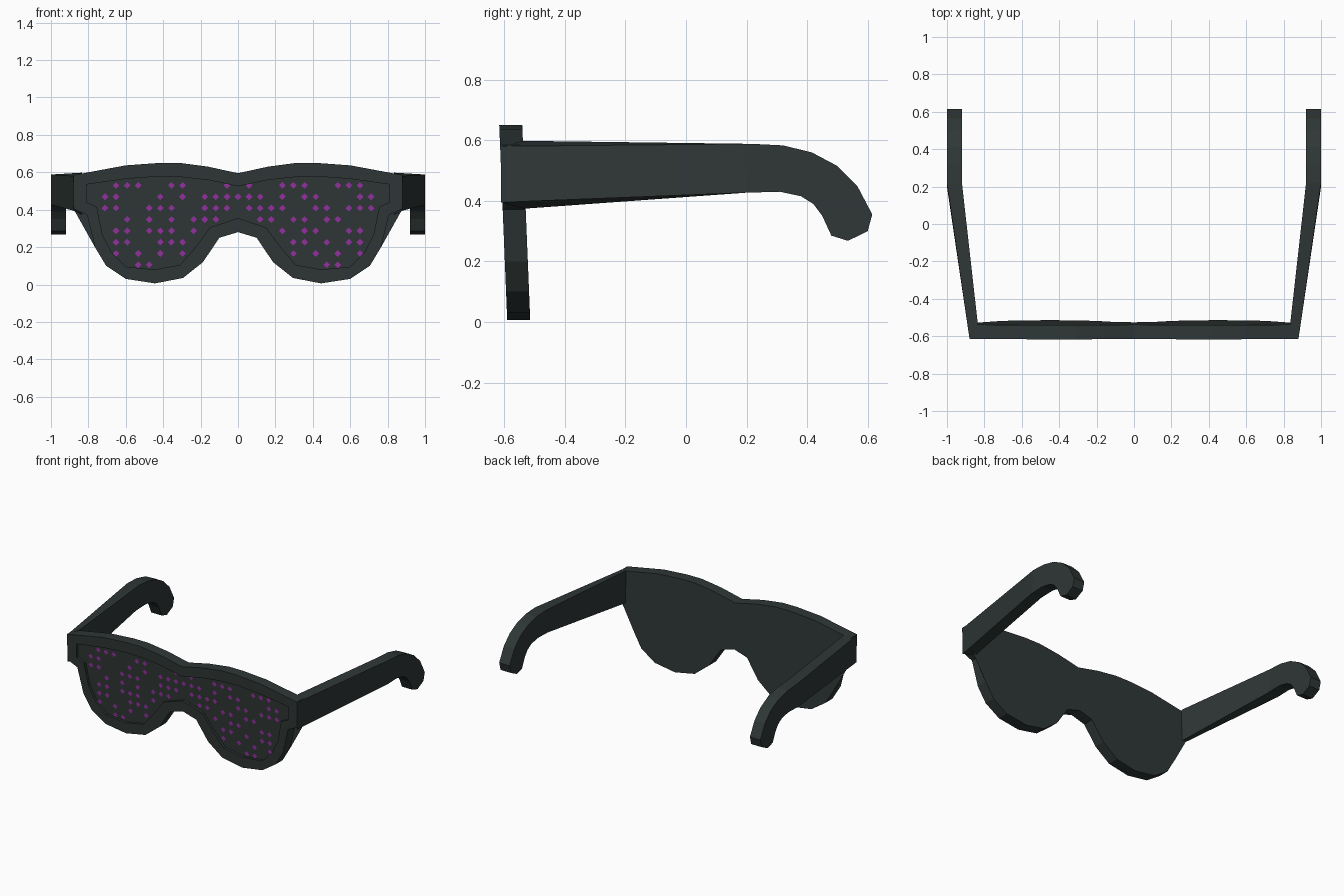
import bpy, bmesh

if "Cube" in bpy.data.objects:
    bpy.data.objects.remove(bpy.data.objects["Cube"])


def material(name, rgb):
    m = bpy.data.materials.new(name)
    m.diffuse_color = (*rgb, 1)
    m.use_nodes = True
    m.node_tree.nodes["Principled BSDF"].inputs["Base Color"].default_value = m.diffuse_color
    return m


charcoal = material("charcoal", (0.028, 0.038, 0.037))
purple = material("purple", (0.30, 0.03, 0.36))


def finish(name, bm, mat, mirror=False):
    bmesh.ops.recalc_face_normals(bm, faces=bm.faces)
    me = bpy.data.meshes.new(name)
    bm.to_mesh(me)
    bm.free()
    me.materials.append(mat)
    ob = bpy.data.objects.new(name, me)
    bpy.context.collection.objects.link(ob)
    if mirror:
        ob.modifiers.new("mirror", 'MIRROR')
    return ob


def front_y(z):
    # the front leans slightly backwards at the bottom
    return -0.59 - 0.041 * z


RECESS, THICK = 0.018, 0.076

# Front frame: half outlines of the rim and lens opening, top centre to nose
outer = [(0, .595), (.16, .63), (.31, .65), (.42, .65), (.6, .637), (.88, .585),
         (.88, .405), (.807, .372), (.765, .2), (.705, .1), (.6, .03), (.444, .006),
         (.294, .035), (.187, .12), (.10, .25), (0, .28)]
inner = [(0, .525), (.155, .558), (.31, .575), (.42, .578), (.6, .565), (.81, .535),
         (.81, .44), (.755, .415), (.725, .265), (.675, .17), (.6, .095), (.444, .08),
         (.31, .105), (.235, .19), (.15, .305), (0, .355)]

bm = bmesh.new()
loops = [[bm.verts.new((x, front_y(z) + dy, z)) for x, z in pts]
         for pts, dy in ((outer, THICK), (outer, 0), (inner, 0), (inner, RECESS))]
for a, b in zip(loops, loops[1:]):
    for i in range(len(a) - 1):
        bm.faces.new((a[i], a[i + 1], b[i + 1], b[i]))
bm.faces.new(loops[0])              # back
lens = bm.faces.new(loops[-1])      # recessed lens panel
bmesh.ops.triangulate(bm, faces=[f for f in bm.faces if len(f.verts) > 4])
finish("front_frame", bm, charcoal, mirror=True)

# Temple arms: stations of (top y, top z, bottom y, bottom z) along the arm
stations = [(-.61, .58, -.61, .395), (.22, .588, .2, .427), (.32, .583, .31, .43),
            (.415, .56, .38, .415), (.5, .515, .42, .39), (.565, .45, .45, .35),
            (.615, .355, .48, .285), (.6, .3, .535, .268)]


def clamp(t):
    return max(0.0, min(1.0, t))


def outer_x(y):
    return .88 + .12 * clamp((y + .61) / .81)


def inner_x(y):
    return .835 + .085 * clamp((y + .535) / .735)


bm = bmesh.new()
rings = []
for i, (ty, tz, by, bz) in enumerate(stations):
    out = [(ty, tz), (by, bz)]
    inn = [(by, bz), (ty, tz)] if i else [(-.535, .374), (-.535, .598)]
    rings.append([bm.verts.new((outer_x(y), y, z)) for y, z in out] +
                 [bm.verts.new((inner_x(y), y, z)) for y, z in inn])
for a, b in zip(rings, rings[1:]):
    for k in range(4):
        n = (k + 1) % 4
        bm.faces.new((a[k], a[n], b[n], b[k]))
bm.faces.new(rings[0])
bm.faces.new(rings[-1])
finish("temple_arms", bm, charcoal, mirror=True)

# Scattered diamond lights on the lens panel
pattern = [".###..##...#.#..###..###.",
           "##...#.#.######.#.##...##"[:25],
           "##..###..###.####..##.###",
           "..#.#.#.###...##.##.##...",
           ".##.###.#.......#.##..##.",
           ".##..###.........##.#.##.",
           ".#.#.#.#.........#.#.#.#.",
           "...##...............##..."]
R = 0.018
bm = bmesh.new()
for row, line in enumerate(pattern):
    for col, ch in enumerate(line):
        if ch == "#":
            cx, cz = (col - 12) * .0593, .53 - row * .0607
            bm.faces.new([bm.verts.new((cx + dx * R, front_y(cz + dz * R) + RECESS - .003, cz + dz * R))
                          for dx, dz in ((-1, 0), (0, -1), (1, 0), (0, 1))])
finish("lens_lights", bm, purple)
